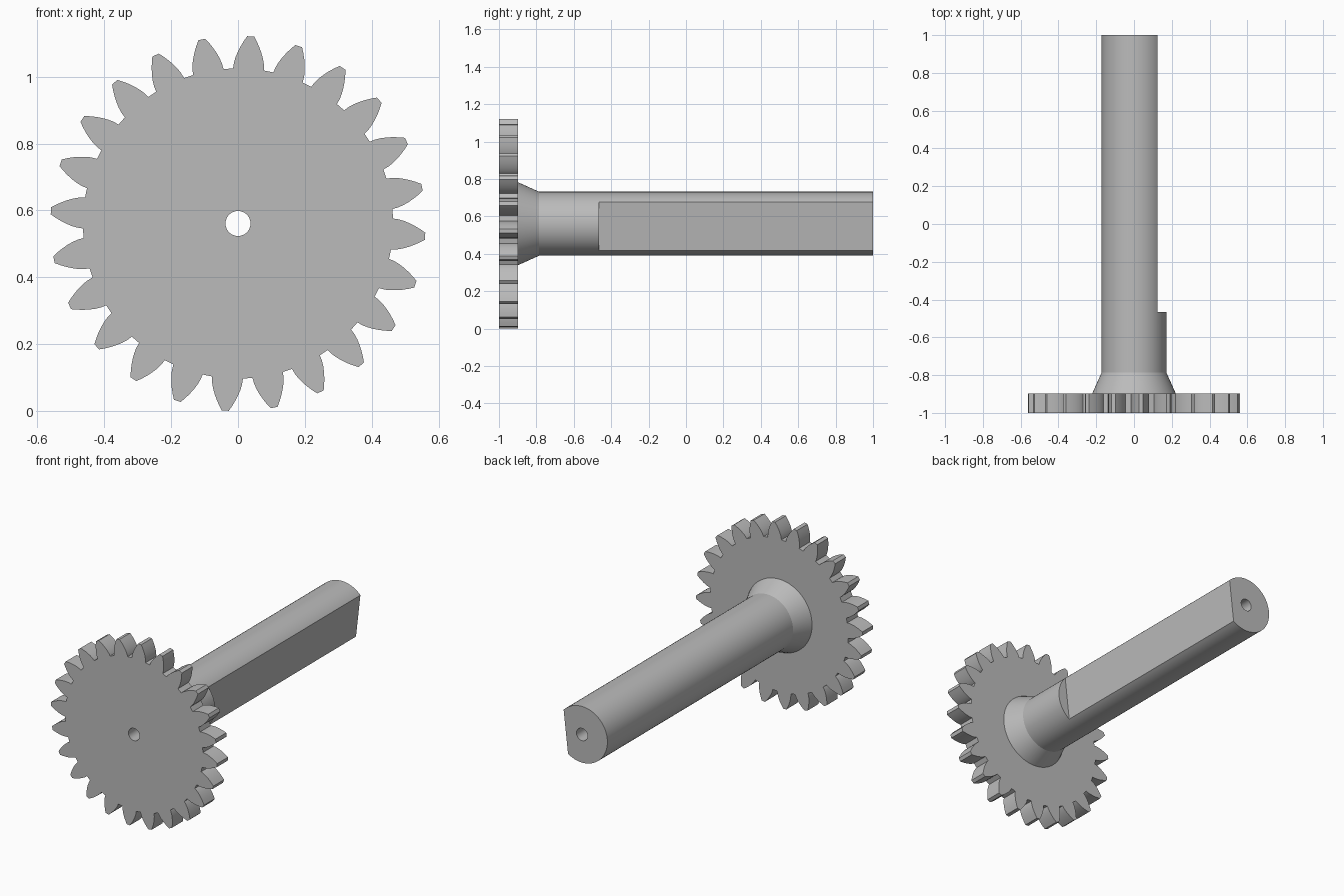
import bpy, bmesh
from math import sin, cos, tan, acos, pi, radians, sqrt
from mathutils import Matrix

cube = bpy.data.objects.get("Cube")
if cube:
    bpy.data.objects.remove(cube, do_unlink=True)

AXIS_Z = 0.561          # height of the shared rotation axis
TEETH = 24
TIP_R, ROOT_R = 0.561, 0.464
PITCH_R = TIP_R * TEETH / (TEETH + 2)
PRESSURE = radians(26)
BASE_R = PITCH_R * cos(PRESSURE)
PHASE = radians(-3.9)

grey = bpy.data.materials.new("plain grey")
grey.use_nodes = True
colour = (0.5, 0.5, 0.5, 1)
grey.diffuse_color = colour
grey.node_tree.nodes["Principled BSDF"].inputs["Base Color"].default_value = colour


def finish(bm, name):
    bmesh.ops.recalc_face_normals(bm, faces=bm.faces)
    mesh = bpy.data.meshes.new(name)
    bm.to_mesh(mesh)
    bm.free()
    mesh.materials.append(grey)
    obj = bpy.data.objects.new(name, mesh)
    bpy.context.collection.objects.link(obj)
    return obj


def loft(name, rings):
    """Bridge equal rings of (x, y, z) points and cap both ends."""
    bm = bmesh.new()
    loops = [[bm.verts.new(p) for p in ring] for ring in rings]
    n = len(loops[0])
    for a, b in zip(loops, loops[1:]):
        for i in range(n):
            j = (i + 1) % n
            bm.faces.new((a[i], a[j], b[j], b[i]))
    bm.faces.new(loops[0])
    bm.faces.new(loops[-1])
    return finish(bm, name)


def point(r, angle, y):
    return (r * cos(angle), y, AXIS_Z + r * sin(angle))


def round_part(name, stations, sides):
    return loft(name, [[point(r, 2 * pi * i / sides, y) for i in range(sides)]
                       for y, r in stations])


def involute(r):
    a = acos(min(1, BASE_R / r))
    return tan(a) - a


def half_tooth(r):
    return pi / (2 * TEETH) + involute(PITCH_R) - involute(max(r, BASE_R))


def cut(target, cutter):
    mod = target.modifiers.new("cut", "BOOLEAN")
    mod.operation, mod.solver, mod.object = "DIFFERENCE", "EXACT", cutter
    bpy.context.view_layer.objects.active = target
    bpy.ops.object.modifier_apply(modifier=mod.name)


# Gear wheel: involute tooth outline repeated around the axis
flank_radii = [ROOT_R] + [BASE_R + 0.001 + (TIP_R - BASE_R - 0.001) * i / 6 for i in range(7)]
tooth = [(r, -half_tooth(r)) for r in flank_radii]
tooth += [(r, -a) for r, a in reversed(tooth)]
outline = [(r, a + PHASE + 2 * pi * k / TEETH) for k in range(TEETH) for r, a in tooth]
gear = loft("gear_wheel", [[point(r, a, y) for r, a in outline] for y in (-1.0, -0.897)])

# Shaft with a flared collar against the gear
shaft = round_part("shaft", [(-0.897, 0.221), (-0.785, 0.171), (1.0, 0.171)], 64)

# Slightly tilted flat along the rear of the shaft
bm = bmesh.new()
bmesh.ops.create_cube(bm, size=1)
place = (Matrix.Translation((0, 0, AXIS_Z)) @ Matrix.Rotation(radians(6.5), 4, "Y")
         @ Matrix.Translation((0.11 + 0.25, -0.465 + 1, 0))
         @ Matrix.Diagonal((0.5, 2, 1, 1)))
bm.transform(place)
flat_cutter = finish(bm, "flat_cutter")
cut(shaft, flat_cutter)

# Bore through the whole length
bore_cutter = round_part("bore_cutter", [(-1.2, 0.0375), (1.2, 0.0375)], 32)
for part in (gear, shaft):
    cut(part, bore_cutter)
for helper in (flat_cutter, bore_cutter):
    bpy.data.objects.remove(helper, do_unlink=True)

# Smooth the round surfaces, keep the edges crisp
for part in (gear, shaft):
    bpy.ops.object.select_all(action="DESELECT")
    part.select_set(True)
    bpy.context.view_layer.objects.active = part
    bpy.ops.object.shade_smooth_by_angle(angle=radians(20))
